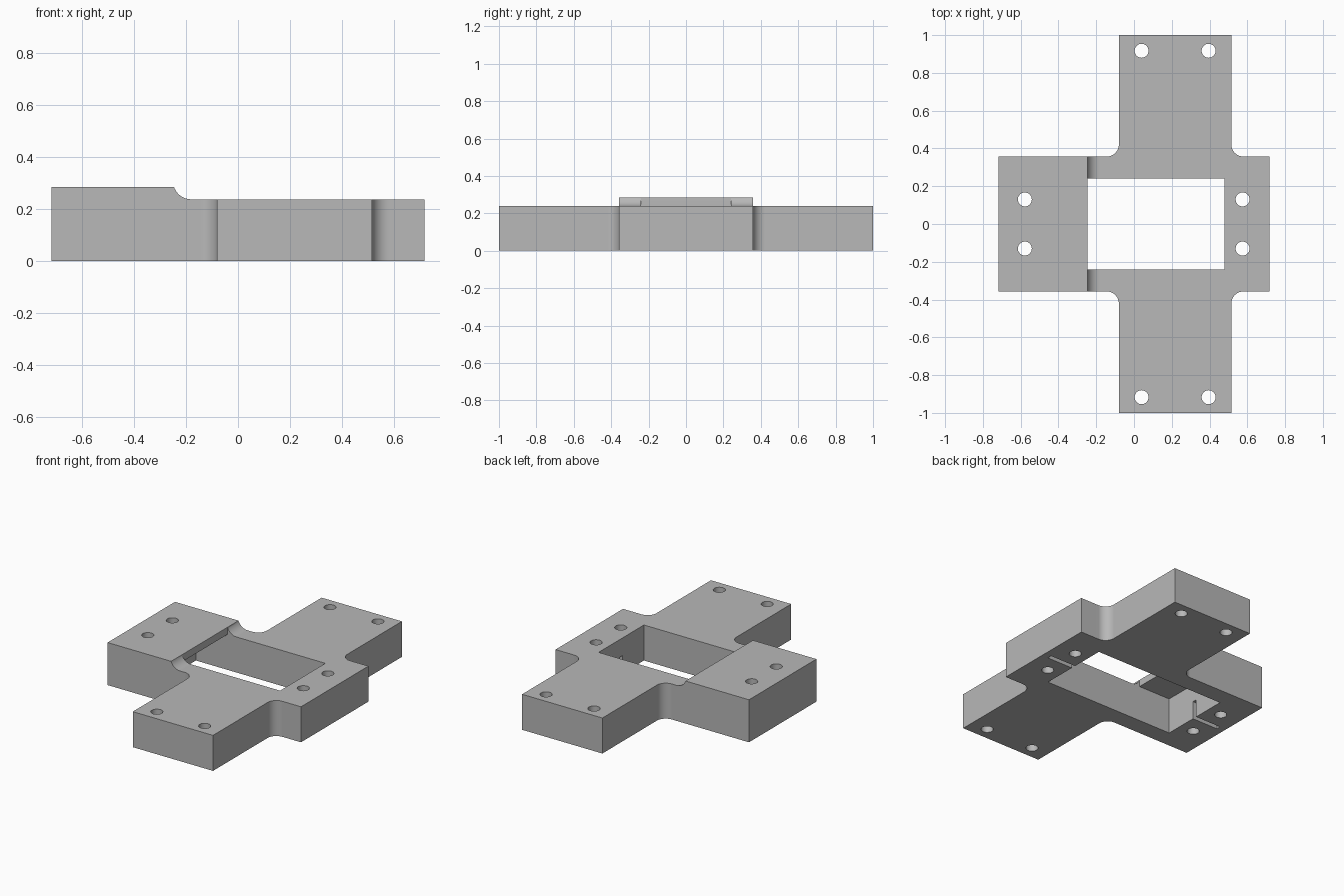
import bpy, bmesh
from math import cos, sin, radians
from mathutils import Vector

cube = bpy.data.objects.get("Cube")
if cube:
    bpy.data.objects.remove(cube, do_unlink=True)

grey = bpy.data.materials.new("plain grey")
grey.use_nodes = True
grey.diffuse_color = (0.48, 0.48, 0.48, 1)
grey.node_tree.nodes["Principled BSDF"].inputs["Base Color"].default_value = (0.48, 0.48, 0.48, 1)


def prism(name, points, axis, low, high):
    """Extrude a closed profile along axis 'y' (points are x,z) or 'z' (points are x,y)."""
    bm = bmesh.new()
    verts = [bm.verts.new((a, low, b) if axis == "y" else (a, b, low)) for a, b in points]
    face = bm.faces.new(verts)
    side = Vector((0, high - low, 0) if axis == "y" else (0, 0, high - low))
    extruded = bmesh.ops.extrude_face_region(bm, geom=[face])["geom"]
    bmesh.ops.translate(bm, vec=side, verts=[v for v in extruded if isinstance(v, bmesh.types.BMVert)])
    bmesh.ops.recalc_face_normals(bm, faces=bm.faces)
    mesh = bpy.data.meshes.new(name)
    bm.to_mesh(mesh)
    bm.free()
    mesh.materials.append(grey)
    obj = bpy.data.objects.new(name, mesh)
    bpy.context.collection.objects.link(obj)
    return obj


def arc(cx, cy, r, start, end, steps=12):
    angles = [radians(start + (end - start) * i / steps) for i in range(steps + 1)]
    return [(cx + r * cos(a), cy + r * sin(a)) for a in angles]


def rectangle(x0, x1, y0, y1):
    return [(x0, y0), (x1, y0), (x1, y1), (x0, y1)]


def combine(body, tool, operation):
    mod = body.modifiers.new("cut", "BOOLEAN")
    mod.operation, mod.solver, mod.object = operation, "EXACT", tool
    bpy.context.view_layer.objects.active = body
    bpy.ops.object.modifier_apply(modifier=mod.name)
    bpy.data.objects.remove(tool, do_unlink=True)


END_X, BLOCK_Y, LOW_Z, HIGH_Z = 0.717, 0.357, 0.238, 0.285
ARM_LEFT, ARM_RIGHT, FILLET = -0.08, 0.515, 0.065
WINDOW_X, WINDOW_Y, LIP_X = 0.48, 0.24, -0.245

# Side profile: raised block with a hollow curve down to the plate
curve = [p for p in arc(-0.18, LOW_Z + 0.07, 0.07, 199, 270)]
profile = [(-0.9, 0), (0.9, 0), (0.9, LOW_Z)] + curve[::-1] + [(-0.9, HIGH_Z)]
body = prism("mounting_plate", profile, "y", -1.2, 1.2)

# Cross outline with rounded inner corners
half = [(-END_X, BLOCK_Y)]
half += arc(ARM_LEFT - FILLET, BLOCK_Y + FILLET, FILLET, -90, 0)
half += [(ARM_LEFT, 1), (ARM_RIGHT, 1)]
half += arc(ARM_RIGHT + FILLET, BLOCK_Y + FILLET, FILLET, 180, 270)
half += [(END_X, BLOCK_Y)]
outline = half + [(x, -y) for x, y in reversed(half)]
combine(body, prism("outline_cutter", outline, "z", -0.2, 0.5), "INTERSECT")

# Window that continues as a pocket under the raised block's lip
window = [(-WINDOW_X, -0.1), (WINDOW_X, -0.1), (WINDOW_X, 0.5),
          (LIP_X, 0.5), (LIP_X, LOW_Z), (-WINDOW_X, LOW_Z)]
combine(body, prism("window_cutter", window, "y", -WINDOW_Y, WINDOW_Y), "DIFFERENCE")

# Narrow grooves in the underside at both ends of the window
for x0, x1 in ((-0.67, -0.45), (0.45, 0.67)):
    groove = prism("groove_cutter", rectangle(x0, x1, -0.015, 0.015), "z", -0.1, 0.12)
    combine(body, groove, "DIFFERENCE")

# Screw holes
for sign in (-1, 1):
    for x, y in ((0.04, 0.917), (0.395, 0.917), (-0.578, 0.13), (0.575, 0.13)):
        circle = arc(x, sign * y, 0.037, 0, 360, 32)[:-1]
        combine(body, prism("hole_cutter", circle, "z", -0.1, 0.5), "DIFFERENCE")

# Smooth shading with sharp edges kept
bpy.ops.object.select_all(action="DESELECT")
body.select_set(True)
bpy.context.view_layer.objects.active = body
bpy.ops.object.shade_smooth_by_angle(angle=radians(30))
weighted = body.modifiers.new("even_normals", "WEIGHTED_NORMAL")
weighted.keep_sharp = True
